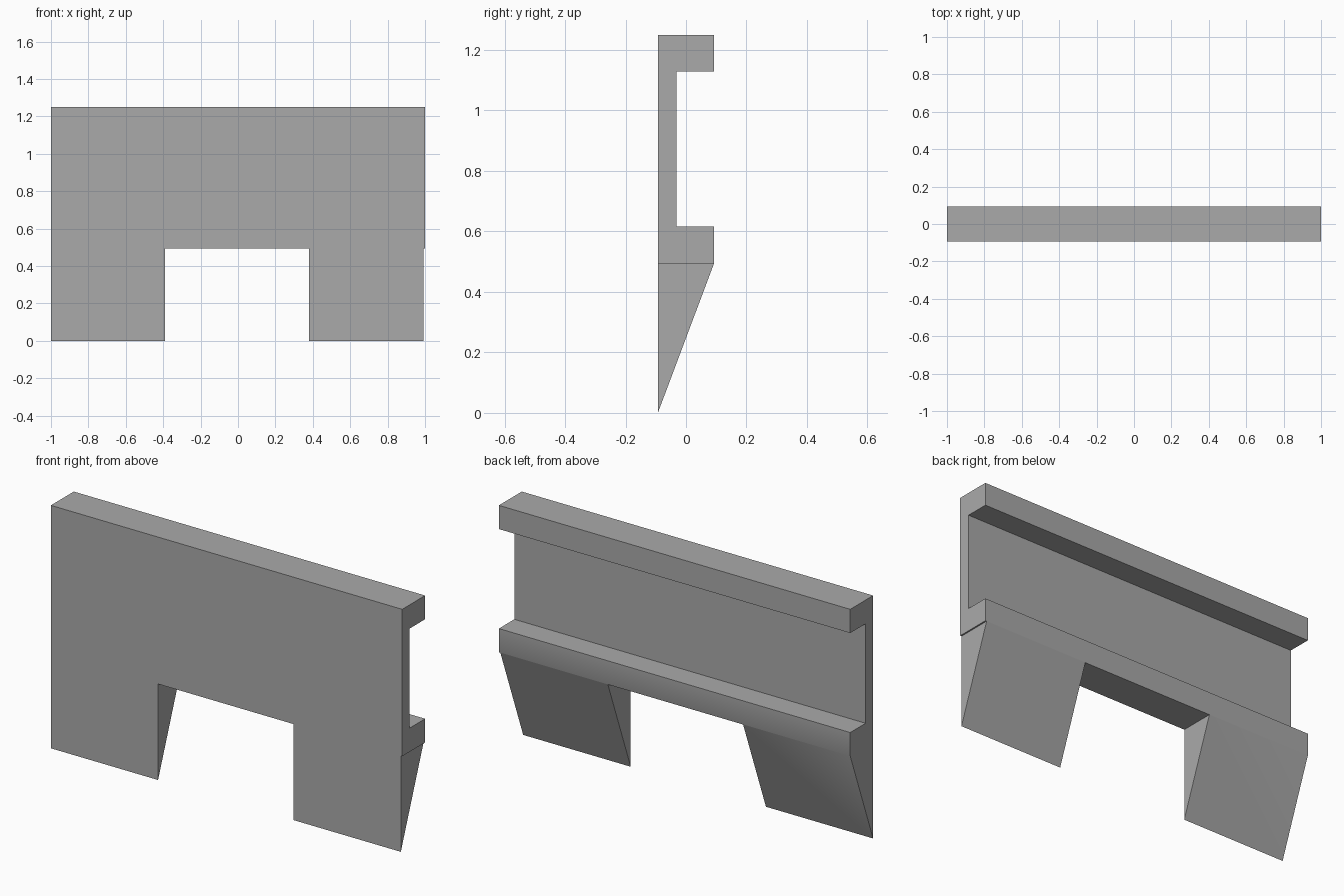
import bpy, bmesh, math

cube = bpy.data.objects.get("Cube")
if cube:
    bpy.data.objects.remove(cube, do_unlink=True)

grey = bpy.data.materials.new("plain_grey")
grey.use_nodes = True
grey.diffuse_color = (0.4, 0.4, 0.4, 1)
grey.node_tree.nodes["Principled BSDF"].inputs["Base Color"].default_value = (0.4, 0.4, 0.4, 1)


def extrude_x(name, profile, x0, x1):
    """Sweep a (y, z) outline along x into a solid."""
    bm = bmesh.new()
    face = bm.faces.new([bm.verts.new((x0, y, z)) for y, z in profile])
    moved = bmesh.ops.extrude_face_region(bm, geom=[face])["geom"]
    verts = [v for v in moved if isinstance(v, bmesh.types.BMVert)]
    bmesh.ops.translate(bm, verts=verts, vec=(x1 - x0, 0, 0))
    bmesh.ops.recalc_face_normals(bm, faces=bm.faces)
    mesh = bpy.data.meshes.new(name)
    bm.to_mesh(mesh)
    bm.free()
    mesh.materials.append(grey)
    obj = bpy.data.objects.new(name, mesh)
    bpy.context.collection.objects.link(obj)
    return obj


FRONT, WEB, BACK = -0.093, -0.032, 0.093
LEG_TOP = 0.495

# Channel-shaped panel with a top lip, lower lip and tapered skirt
panel = extrude_x("channel_panel", [
    (FRONT, 0), (BACK, LEG_TOP), (BACK, 0.616), (WEB, 0.616),
    (WEB, 1.128), (BACK, 1.128), (BACK, 1.25), (FRONT, 1.25)], -1, 1)

bpy.context.view_layer.objects.active = panel
panel.select_set(True)

# Cut the opening between the legs, and the small step at the left end
for name, x0, x1 in [("leg_opening", -0.39, 0.38), ("end_step", 0.992, 1.1)]:
    cutter = extrude_x(name, [(-0.3, -0.2), (0.3, -0.2), (0.3, LEG_TOP - 0.001), (-0.3, LEG_TOP - 0.001)], x0, x1)
    cutter.hide_render = True
    cut = panel.modifiers.new(name, 'BOOLEAN')
    cut.operation = 'DIFFERENCE'
    cut.solver = 'EXACT'
    cut.object = cutter
    bpy.ops.object.modifier_apply(modifier=cut.name)
    bpy.data.objects.remove(cutter, do_unlink=True)

# Soft shading over the shallow bend, crisp edges elsewhere
bpy.ops.object.shade_smooth_by_angle(angle=math.radians(30))
